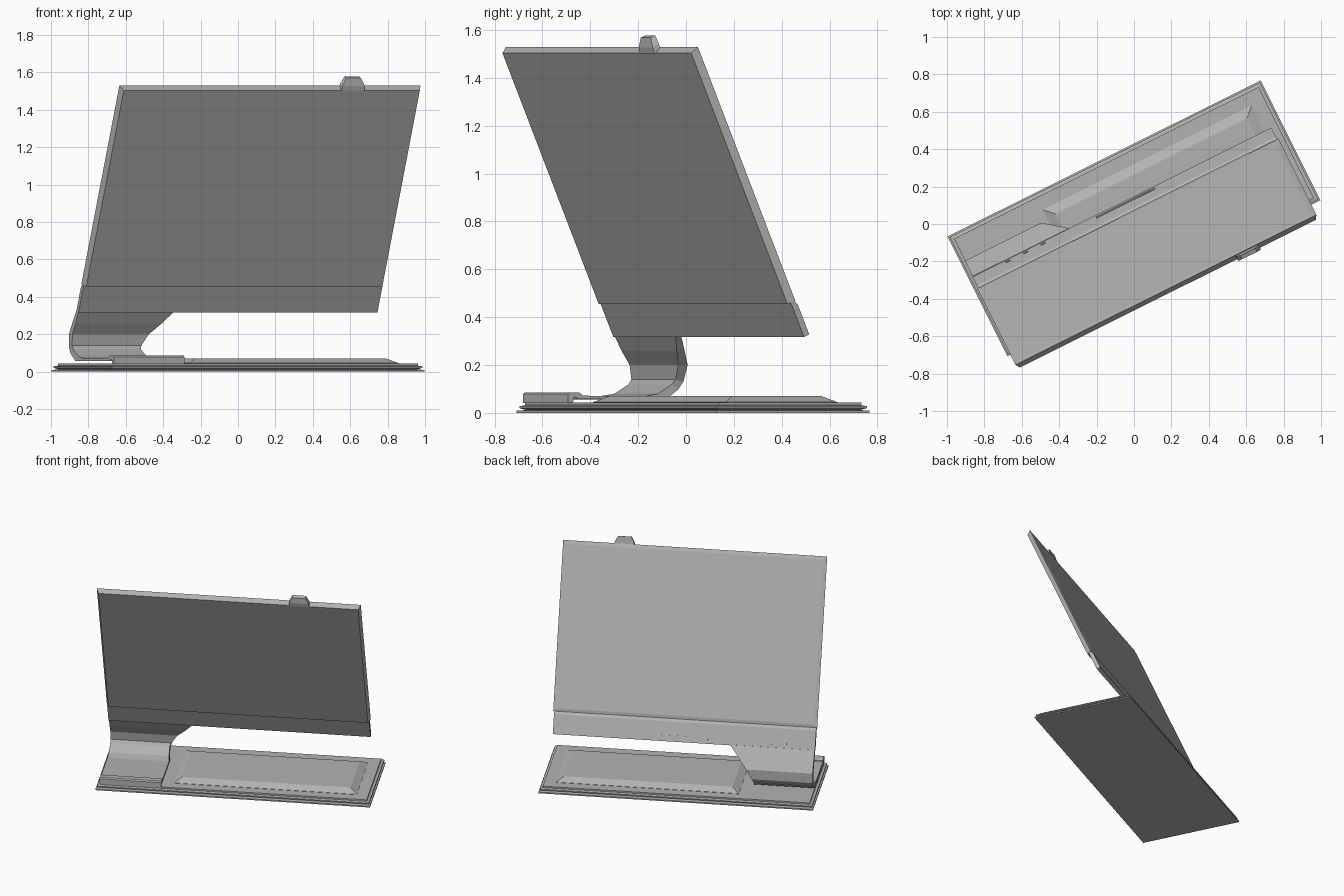
import bpy, bmesh, math
from mathutils import Matrix, Vector

if "Cube" in bpy.data.objects:
    bpy.data.objects.remove(bpy.data.objects["Cube"])

# Whole model is turned on the ground; the screen has its own tilted frame
WORLD = Matrix.Translation((0, 0.03, 0)) @ Matrix.Rotation(math.radians(26.5), 4, 'Z')
# Screen frame: x along width, y out of the back, z up the panel
SCREEN = WORLD @ Matrix.Translation((0, 0.099, 0.325)) @ Matrix.Rotation(math.radians(23.2), 4, 'X')

# Dark grey shell
GREY = bpy.data.materials.new("dark_grey")
GREY.diffuse_color = (0.45, 0.45, 0.45, 1)
GREY.use_nodes = True
GREY.node_tree.nodes["Principled BSDF"].inputs["Base Color"].default_value = GREY.diffuse_color


def loft(name, loops, frame=WORLD):
    """Join equal-sized point loops into a closed solid."""
    bm = bmesh.new()
    rings = [[bm.verts.new(frame @ Vector(p)) for p in loop] for loop in loops]
    n = len(rings[0])
    for a, b in zip(rings, rings[1:]):
        for i in range(n):
            j = (i + 1) % n
            bm.faces.new((a[i], a[j], b[j], b[i]))
    bm.faces.new(rings[0][::-1])
    bm.faces.new(rings[-1])
    bmesh.ops.recalc_face_normals(bm, faces=bm.faces)
    mesh = bpy.data.meshes.new(name)
    bm.to_mesh(mesh)
    bm.free()
    mesh.materials.append(GREY)
    ob = bpy.data.objects.new(name, mesh)
    bpy.context.collection.objects.link(ob)
    return ob


def flat_rect(x0, x1, y0, y1, z):
    return [(x0, y0, z), (x1, y0, z), (x1, y1, z), (x0, y1, z)]


def upright_rect(x0, x1, z0, z1, y):
    return [(x0, y, z0), (x1, y, z0), (x1, y, z1), (x0, y, z1)]


def box(name, x0, x1, y0, y1, z0, z1, frame=WORLD):
    return loft(name, [flat_rect(x0, x1, y0, y1, z) for z in (z0, z1)], frame)


# Layered base with stepped, grooved rim
steps = [(0, 0), (0, 0.009), (0.03, 0.012), (0.008, 0.02), (0.008, 0.028), (0.026, 0.032), (0.026, 0.043)]
loft("base", [flat_rect(-0.935 + i, 0.935 - i, -0.358 + i, 0.358 - i, z) for i, z in steps])

# Raised tray with sloping sides
loft("base_tray", [flat_rect(-0.416 + i, 0.831 - i, -0.26 + i, 0.26 - i, z)
                   for i, z in ((0, 0.04), (0, 0.045), (0.05, 0.07))])

# Bent stand: front v, z / back v, z / right edge
sections = [(-0.30, 0.072, -0.30, 0.058, -0.49), (0.02, 0.070, 0.06, 0.056, -0.49),
            (0.085, 0.080, 0.125, 0.058, -0.50), (0.150, 0.118, 0.182, 0.098, -0.505),
            (0.165, 0.140, 0.201, 0.130, -0.495), (0.157, 0.200, 0.201, 0.200, -0.455),
            (0.120, 0.258, 0.155, 0.268, -0.395), (0.085, 0.325, 0.108, 0.332, -0.335)]
loft("stand", [[(-0.91, a, b), (r, a, b), (r, c, d), (-0.91, c, d)] for a, b, c, d, r in sections])

# Rolled front hook that clamps the stand to the base
hook = [(-0.34, 0.042), (-0.34, 0.078), (-0.332, 0.086), (-0.29, 0.086), (-0.275, 0.078),
        (-0.275, 0.062), (-0.29, 0.070), (-0.312, 0.064), (-0.318, 0.042)]
loft("stand_hook", [[(u, v, z) for v, z in hook] for u in (-0.91, -0.49)])

# Screen panel: front face inset, chamfered back
X0, X1, TOP, SPLIT = -0.917, 0.8815, 1.311, 0.155
loft("screen_panel", [upright_rect(X0 + i, X1 - i, SPLIT + b, TOP - i, y)
                      for i, b, y in ((0.015, 0, -0.032), (0, 0, 0), (0.025, 0.02, 0.005))], SCREEN)

# Lower chin, set slightly back from the panel
loft("screen_chin", [upright_rect(-0.912, 0.874, 0, SPLIT - t, y)
                     for t, y in ((0, -0.019), (0, -0.002), (0.02, 0.008))], SCREEN)

# Rear port strip and buttons
box("rear_port_strip", -0.18, 0.17, 0.006, 0.012, 0.026, 0.042, SCREEN)
for k in range(3):
    box(f"rear_button_{k + 1}", -0.718 + k * 0.105, -0.692 + k * 0.105, 0.006, 0.012, 0.022, 0.036, SCREEN)

# Camera on the top edge, narrowing upward and backward
loft("camera", [flat_rect(0.465 - w, 0.465 + w, y0, y1, z) for w, y0, y1, z in
                ((0.068, -0.038, -0.006, TOP - 0.014), (0.066, -0.034, -0.002, TOP + 0.012),
                 (0.045, -0.018, 0.006, TOP + 0.05))], SCREEN)
